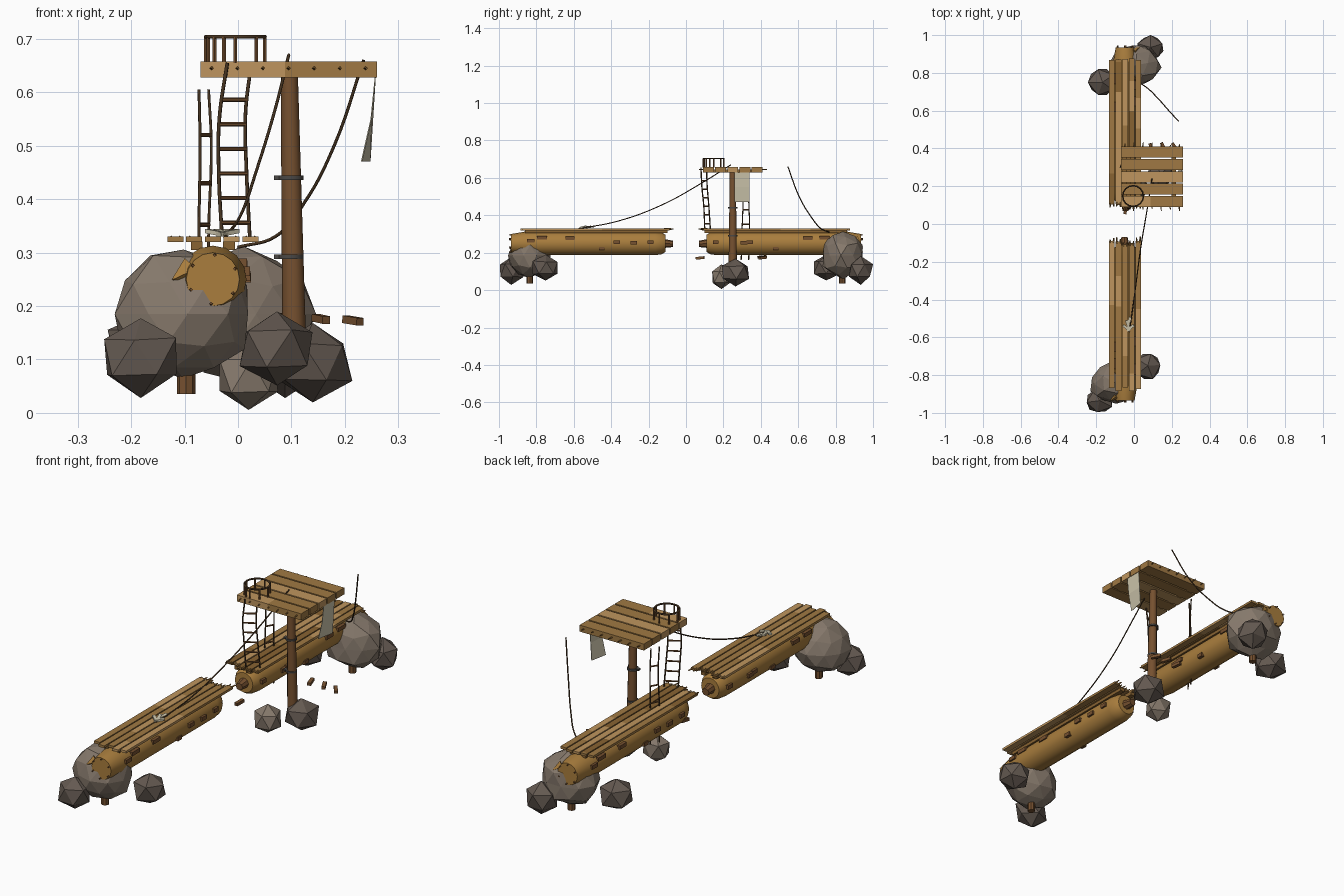
import bpy, bmesh, math, random
from mathutils import Vector, Matrix

random.seed(4)
if "Cube" in bpy.data.objects:
    bpy.data.objects.remove(bpy.data.objects["Cube"], do_unlink=True)


def material(name, rgb):
    m = bpy.data.materials.new(name)
    m.use_nodes = True
    col = (*[c ** 2.2 for c in rgb], 1)
    m.diffuse_color = col
    m.node_tree.nodes["Principled BSDF"].inputs["Base Color"].default_value = col
    return m


LOG = material("log_wood", (.66, .49, .25))
PLANK = material("plank_wood", (.62, .47, .27))
LIGHT = material("pale_plank_wood", (.74, .58, .37))
DARK = material("dark_plank_wood", (.53, .39, .21))
POST = material("post_wood", (.46, .32, .2))
ROPE = material("dark_rope", (.29, .22, .15))
STONE = material("stone", (.52, .47, .42))
SHADE = material("dark_stone", (.39, .35, .32))
IRON = material("iron", (.3, .29, .28))
CLOTH = material("cloth", (.8, .77, .67))


def finish(name, bm, mat, smooth=False):
    me = bpy.data.meshes.new(name)
    bmesh.ops.recalc_face_normals(bm, faces=bm.faces)
    bm.to_mesh(me)
    bm.free()
    me.materials.append(mat)
    ob = bpy.data.objects.new(name, me)
    bpy.context.collection.objects.link(ob)
    if smooth:
        bpy.ops.object.select_all(action='DESELECT')
        ob.select_set(True)
        bpy.context.view_layer.objects.active = ob
        bpy.ops.object.shade_smooth_by_angle(angle=math.radians(40))
    return ob


def box(name, centre, size, mat, turn=0, tilt=0):
    bm = bmesh.new()
    m = (Matrix.Translation(centre) @ Matrix.Rotation(turn, 4, 'Z')
         @ Matrix.Rotation(tilt, 4, 'X') @ Matrix.Diagonal((*size, 1)))
    bmesh.ops.create_cube(bm, size=1, matrix=m)
    return finish(name, bm, mat)


def rod(name, a, b, r1, r2, mat, sides=8):
    a, b = Vector(a), Vector(b)
    d = b - a
    bm = bmesh.new()
    bmesh.ops.create_cone(bm, cap_ends=True, segments=sides, radius1=r1, radius2=r2,
                          depth=d.length, matrix=Matrix.Translation((a + b) / 2)
                          @ d.to_track_quat('Z', 'Y').to_matrix().to_4x4())
    return finish(name, bm, mat, sides > 6)


def cord(name, points, radius, mat, cyclic=False, kind='BEZIER'):
    cu = bpy.data.curves.new(name, 'CURVE')
    cu.dimensions = '3D'
    cu.bevel_depth, cu.bevel_resolution, cu.resolution_u = radius, 1, 6
    cu.use_fill_caps = True
    sp = cu.splines.new(kind)
    pts = sp.bezier_points if kind == 'BEZIER' else sp.points
    pts.add(len(points) - 1)
    for p, co in zip(pts, points):
        if kind == 'BEZIER':
            p.co = co
            p.handle_left_type = p.handle_right_type = 'AUTO'
        else:
            p.co = (*co, 1)
    sp.use_cyclic_u = cyclic
    cu.materials.append(mat)
    ob = bpy.data.objects.new(name, cu)
    bpy.context.collection.objects.link(ob)


def rock(name, centre, size, mat, detail=1):
    bm = bmesh.new()
    bmesh.ops.create_icosphere(bm, subdivisions=detail, radius=1)
    spin = Matrix.Rotation(random.uniform(0, 6), 3, 'Z')
    for v in bm.verts:
        v.co = Vector(centre) + (spin @ v.co * random.uniform(.92, 1.08)) * Vector(size)
    finish(name, bm, mat)


# Two broken logs with deck, each a half turn of the other about the log axis
AXIS, HEIGHT, RADIUS = -.047, .25, .063
for side, s in (("front", -1), ("back", 1)):
    def at(x, y, z):
        return (AXIS - s * x, s * y, z) if s < 0 else (AXIS + x, y, z)

    def place(x, y, z):
        return (AXIS + s * x, s * y, z)

    # Lathed trunk, rounded at both ends
    bm = bmesh.new()
    rings = []
    for y, r in ((.11, .046), (.13, .058), (.165, RADIUS), (.86, RADIUS), (.935, .05)):
        rings.append([bm.verts.new(place(r * math.cos(k * math.tau / 16), y,
                      HEIGHT + r * math.sin(k * math.tau / 16))) for k in range(16)])
    for lo, hi in zip(rings, rings[1:]):
        for k in range(16):
            j = (k + 1) % 16
            bm.faces.new((lo[k], lo[j], hi[j], hi[k]))
    bm.faces.new(rings[0])
    bm.faces.new(rings[-1])
    finish(side + "_log", bm, LOG, True)
    rod(side + "_broken_core", place(0, .13, HEIGHT), place(.004, .07, HEIGHT - .003), .026, .017, POST, 8)
    rod(side + "_torn_bark", place(.045, .91, HEIGHT + .02), place(.075, .935, HEIGHT), .022, .002, LOG, 4)

    # Bark blocks and pegs around the trunk
    for y, ang, length in ((.74, .5, .055), (.34, .1, .035), (.16, .1, .03), (.62, 2.7, .05),
                           (.28, 3.1, .035), (.45, 3.6, .03), (.83, 2.9, .04)):
        for flip in (0, 1):
            a = math.pi - ang if flip else ang
            yy = y + .03 * flip
            box(side + "_bark_block", place(.062 * math.cos(a), yy, HEIGHT + .062 * math.sin(a)),
                (.018, length, .018), POST)
    for k in range(6):
        a = .6 + k * math.tau / 6
        c, q = math.cos(a), math.sin(a)
        rod(side + "_end_splinter", place(.048 * c, .9, HEIGHT + .048 * q),
            place(.045 * c, .945, HEIGHT + .045 * q), .006, .003, POST, 4)

    # Deck boards cut into lengths of different tone
    for k in range(5):
        x = AXIS + (k - 2) * .035
        y, end = .085 + random.uniform(0, .025), .875 + random.uniform(-.01, .01)
        cut = random.uniform(.25, .7)
        tones = random.sample((PLANK, LIGHT, PLANK, DARK), 3)
        for (a, b), tone in zip(((y, cut), (cut, cut + .16), (cut + .16, end)), tones):
            box(side + "_deck_board", (x, s * (a + b) / 2, .325),
                (.03, max(b - a, .01), .011), tone)
        for j in (-1, 1):
            rod(side + "_deck_splinter", (x + j * .008, s * (y + .01), .326),
                (x + j * .01, s * (y - random.uniform(.008, .025)), .327), .006, .003, DARK, 4)
    for x in (-.03, .03):
        box(side + "_deck_bearer", (AXIS + x, s * .48, .313), (.022, .76, .016), DARK)

    # Rocks and stake under the outer end
    rock(side + "_main_rock", place(.055, .84, .185), (.13, .115, .12), STONE, 2)
    rock(side + "_outer_rock", place(.135, .935, .105), (.078, .072, .074), SHADE)
    rock(side + "_inner_rock", place(-.12, .75, .12), (.08, .078, .074), SHADE)
    rod(side + "_stake", place(.05, .835, .2), place(.05, .835, .035), .018, .017, POST)

# Post with iron bands, standing in rocks
rod("tower_post", (.106, .25, .08), (.096, .25, .635), .023, .016, POST, 12)
for z in (.292, .44):
    rod("iron_band", (.098, .25, z - .004), (.098, .25, z + .004), .025, .025, IRON, 12)
    box("band_clasp", (.078, .245, z), (.022, .016, .008), IRON)
rock("post_rock", (.14, .265, .095), (.078, .08, .074), SHADE)
rock("post_small_rock", (.02, .19, .07), (.066, .058, .068), STONE)

# Lookout platform
for k in range(5):
    y = .12 + k * .065
    cut = random.uniform(.02, .16)
    for a, b, tone in ((-.07, cut, random.choice((PLANK, LIGHT))), (cut, .26, (PLANK, PLANK, LIGHT)[k % 3])):
        box("platform_board", ((a + b) / 2, y, .643), (b - a, .058, .03), tone)
for x in (-.03, .21):
    box("platform_bearer", (x, .25, .637), (.025, .3, .016), DARK)
for k in range(7):
    x = -.05 + k * .048
    for y, d in ((.095, -1), (.405, 1)):
        rod("platform_splinter", (x, y, .645), (x + .003, y + d * random.uniform(.01, .03), .645),
            .004, .002, DARK, 4)

# Round rail
RING = [(-.005 + .055 * math.cos(k * math.tau / 16), .148 + .055 * math.sin(k * math.tau / 16), .704)
        for k in range(16)]
cord("rail_hoop", RING, .004, ROPE, True, 'POLY')
for p in RING[::2] + RING[9:12:2]:
    rod("rail_baluster", (p[0], p[1], .655), p, .004, .004, POST, 6)


# Rope ladders
def ladder(name, left, right, rungs, rail_r):
    for side, pts in (("left", left), ("right", right)):
        cord(f"{name}_{side}_rope", pts, rail_r, ROPE)

    def on(pts, z):
        for p, q in zip(pts, pts[1:]):
            if q[2] <= z <= p[2]:
                return Vector(p).lerp(Vector(q), (p[2] - z) / (p[2] - q[2]))
        return Vector(pts[-1])
    for z in rungs:
        rod(name + "_rung", on(left, z), on(right, z), .004, .004, POST, 6)


ladder("main_ladder",
       [(-.02, .08, .655), (-.035, .085, .55), (-.036, .095, .45), (-.03, .1, .33)],
       [(.025, .11, .655), (.014, .113, .56), (.016, .122, .45), (.022, .13, .33)],
       [.356 + k * .046 for k in range(6)], .0035)
ladder("rear_ladder",
       [(-.073, .3, .605), (-.071, .305, .5), (-.073, .3, .33), (-.07, .295, .16)],
       [(-.055, .335, .605), (-.05, .335, .5), (-.055, .34, .33), (-.052, .335, .16)],
       (.52, .43, .352, .25, .2), .003)

# Slack ropes
cord("front_rope", [(.095, .24, .67), (.07, .08, .57), (.035, -.13, .455), (.005, -.36, .37), (-.025, -.575, .328)],
     .003, ROPE)
cord("back_rope", [(.235, .545, .66), (.18, .605, .5), (.122, .67, .39), (.07, .72, .33), (0, .765, .31)], .003, ROPE)

# Hanging cloth
bm = bmesh.new()
rows = [[bm.verts.new(p) for p in row] for row in (
    ((.258, .26, .63), (.258, .34, .63)),
    ((.25, .26, .55), (.253, .34, .55)),
    ((.232, .258, .47), (.248, .34, .47)))]
for a, b in zip(rows, rows[1:]):
    bm.faces.new((a[0], a[1], b[1], b[0]))
cloth = finish("hanging_cloth", bm, CLOTH)
cloth.modifiers.new("thickness", 'SOLIDIFY').thickness = .002

# Tied bundle on the front deck
for k in range(4):
    box("cloth_knot", (-.04 + .007 * k, -.55 + .018 * (k % 3), .337), (.014, .045, .008), CLOTH, .9 - k * .6, .15)

# Loose wooden scraps
for x, y, z in ((-.045, .075, .172), (.09, .405, .178), (.155, .41, .176), (.215, .41, .173)):
    box("wood_scrap", (x, y, z), (.016, .045, .014), POST, x * 3, .1)
